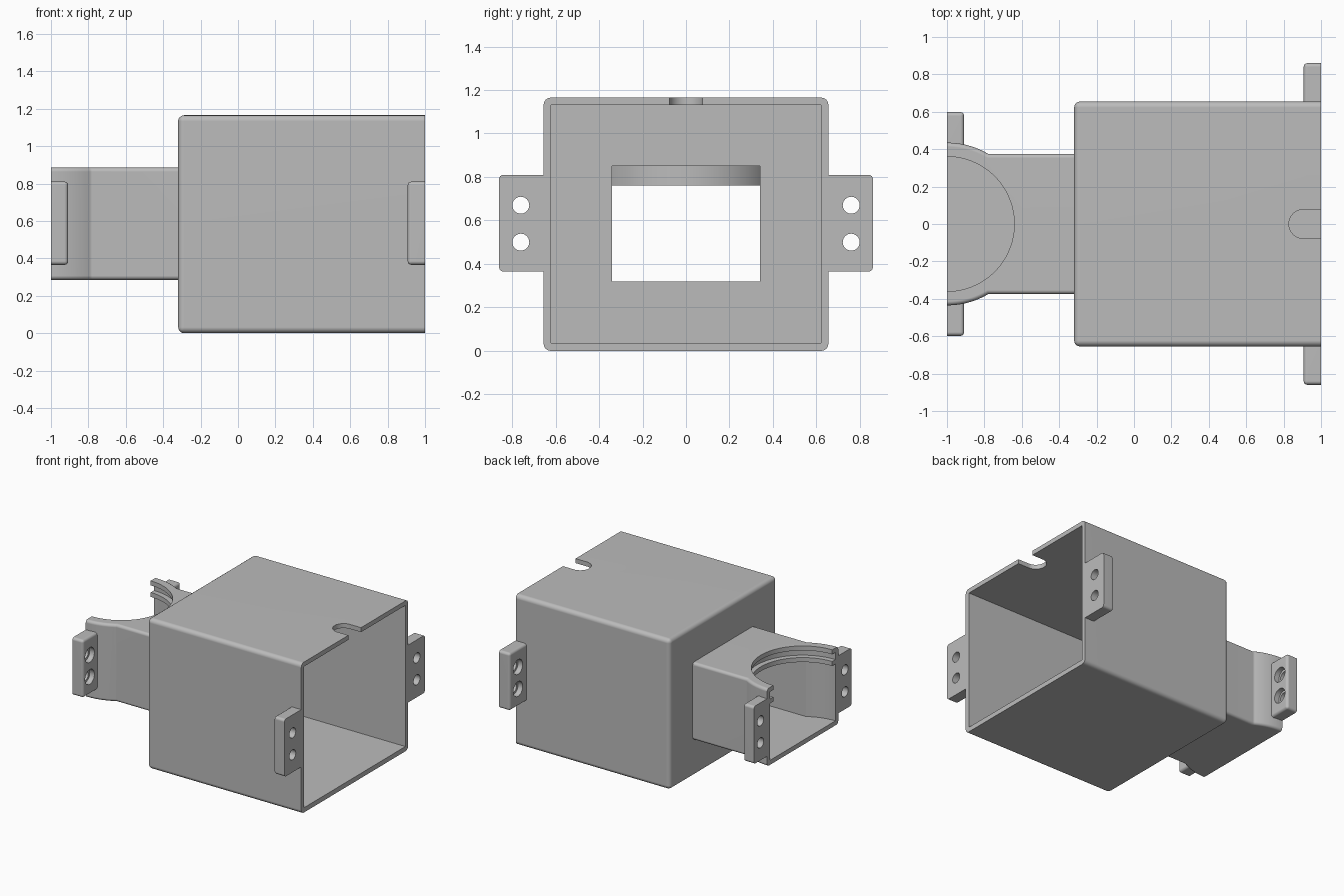
import bpy
import bmesh
import math
from mathutils import Matrix, Vector

if "Cube" in bpy.data.objects:
    bpy.data.objects.remove(bpy.data.objects["Cube"])

grey = bpy.data.materials.new("plain_grey")
grey.use_nodes = True
grey.diffuse_color = (0.5, 0.5, 0.5, 1)
grey.node_tree.nodes["Principled BSDF"].inputs["Base Color"].default_value = (0.5, 0.5, 0.5, 1)


def make_object(name, bm):
    bmesh.ops.recalc_face_normals(bm, faces=bm.faces[:])
    mesh = bpy.data.meshes.new(name)
    bm.to_mesh(mesh)
    bm.free()
    mesh.materials.append(grey)
    obj = bpy.data.objects.new(name, mesh)
    bpy.context.collection.objects.link(obj)
    return obj


def round_edges(bm, radius, keep):
    """Round every edge for which keep(edge) is true."""
    edges = [e for e in bm.edges if keep(e)]
    bmesh.ops.bevel(bm, geom=edges, offset=radius, segments=4, profile=0.5, affect='EDGES')


def on_plane(edge, axis, value):
    return all(abs(v.co[axis] - value) < 1e-4 for v in edge.verts)


def block(low, high):
    bm = bmesh.new()
    low, high = Vector(low), Vector(high)
    size = high - low
    bmesh.ops.create_cube(bm, size=1, matrix=Matrix.Translation((low + high) / 2) @ Matrix.Diagonal((*size, 1)))
    return bm


def cylinder(center, radius, depth, axis, segments=48):
    bm = bmesh.new()
    turn = Matrix.Rotation(math.pi / 2, 4, 'Y') if axis == 'X' else Matrix()
    bmesh.ops.create_cone(bm, cap_ends=True, segments=segments, radius1=radius, radius2=radius,
                          depth=depth, matrix=Matrix.Translation(center) @ turn)
    return bm


def prism(outline, z0, z1):
    bm = bmesh.new()
    face = bm.faces.new([bm.verts.new((x, y, z0)) for x, y in outline])
    top = bmesh.ops.extrude_face_region(bm, geom=[face])["geom"]
    bmesh.ops.translate(bm, vec=(0, 0, z1 - z0), verts=[g for g in top if isinstance(g, bmesh.types.BMVert)])
    return bm


def cut(obj, *shapes):
    for bm in shapes:
        cutter = make_object("cutter", bm)
        cutter.hide_render = True
        mod = obj.modifiers.new("cut", 'BOOLEAN')
        mod.operation, mod.solver, mod.object = 'DIFFERENCE', 'EXACT', cutter
        bpy.context.view_layer.objects.active = obj
        bpy.ops.object.modifier_apply(modifier=mod.name)
        bpy.data.objects.remove(cutter)


def finish(obj):
    bpy.ops.object.select_all(action='DESELECT')
    obj.select_set(True)
    bpy.context.view_layer.objects.active = obj
    bpy.ops.object.shade_smooth_by_angle(angle=math.radians(32))
    weighted = obj.modifiers.new("even_normals", 'WEIGHTED_NORMAL')
    weighted.keep_sharp = True


# Main box, open on one side, with a window to the neck and a cable slot in the roof
bm = block((-0.32, -0.655, 0), (1, 0.655, 1.165))
round_edges(bm, 0.032, lambda e: not on_plane(e, 0, 1))
box = make_object("box_shell", bm)
cut(box,
    block((-0.285, -0.62, 0.037), (1.2, 0.62, 1.13)),
    block((-0.5, -0.34, 0.32), (0, 0.34, 0.85)),
    cylinder((0.905, 0, 1.15), 0.077, 0.2, 'Z'),
    block((0.905, -0.077, 1.05), (1.2, 0.077, 1.25)))
finish(box)


# Neck outline: straight channel flaring into a round end
def neck_outline(half, radius, end_x, start_x):
    stop = math.asin(half / radius)
    side = [(start_x, radius)] if start_x < -1 else []
    for i in range(17):
        a = math.pi / 2 + (stop - math.pi / 2) * i / 16
        side.append((-1 + radius * math.cos(a), radius * math.sin(a)))
    side.append((end_x, half))
    return side + [(x, -y) for x, y in reversed(side)]


bm = prism(neck_outline(0.375, 0.435, -0.3, -1), 0.285, 0.885)
round_edges(bm, 0.022, lambda e: (on_plane(e, 2, 0.285) or on_plane(e, 2, 0.885))
            and not on_plane(e, 0, -1) and not on_plane(e, 0, -0.3))
neck = make_object("neck_shell", bm)
cut(neck,
    prism(neck_outline(0.34, 0.40, -0.2, -1.2), 0.32, 0.85),
    cylinder((-1, 0, 0.9), 0.36, 0.4, 'Z', 96))
finish(neck)

# Half ring below the round opening, leaving a groove under the neck roof
section = [(0.36, 0.76), (0.42, 0.76), (0.42, 0.86), (0.40, 0.86), (0.40, 0.795), (0.36, 0.795)]
bm = bmesh.new()
rows = []
for i in range(49):
    a = math.pi * (i / 48 - 0.5)
    rows.append([bm.verts.new((-1 + r * math.cos(a), r * math.sin(a), z)) for r, z in section])
n = len(section)
for a, b in zip(rows, rows[1:]):
    for j in range(n):
        k = (j + 1) % n
        bm.faces.new((a[j], a[k], b[k], b[j]))
bm.faces.new(rows[0])
bm.faces.new(rows[-1])
finish(make_object("groove_ring", bm))


# Mounting tabs with two counterbored screw holes each
def tab(name, side, flat_x, inner_x, y_in, y_out, hole_y):
    ys = sorted((side * y_in, side * y_out))
    xs = sorted((flat_x, inner_x))
    bm = block((xs[0], ys[0], 0.365), (xs[1], ys[1], 0.81))
    round_edges(bm, 0.02, lambda e: not on_plane(e, 0, flat_x) and not on_plane(e, 1, side * y_in))
    obj = make_object(name, bm)
    for z in (0.50, 0.67):
        cut(obj, cylinder((flat_x, side * hole_y, z), 0.039, 0.5, 'X', 32),
            cylinder((inner_x, side * hole_y, z), 0.057, 0.08, 'X', 32))
    finish(obj)


for side, label in ((1, "back"), (-1, "front")):
    tab("box_tab_" + label, side, 1, 0.907, 0.64, 0.86, 0.76)
    tab("neck_tab_" + label, side, -1, -0.908, 0.41, 0.598, 0.517)
